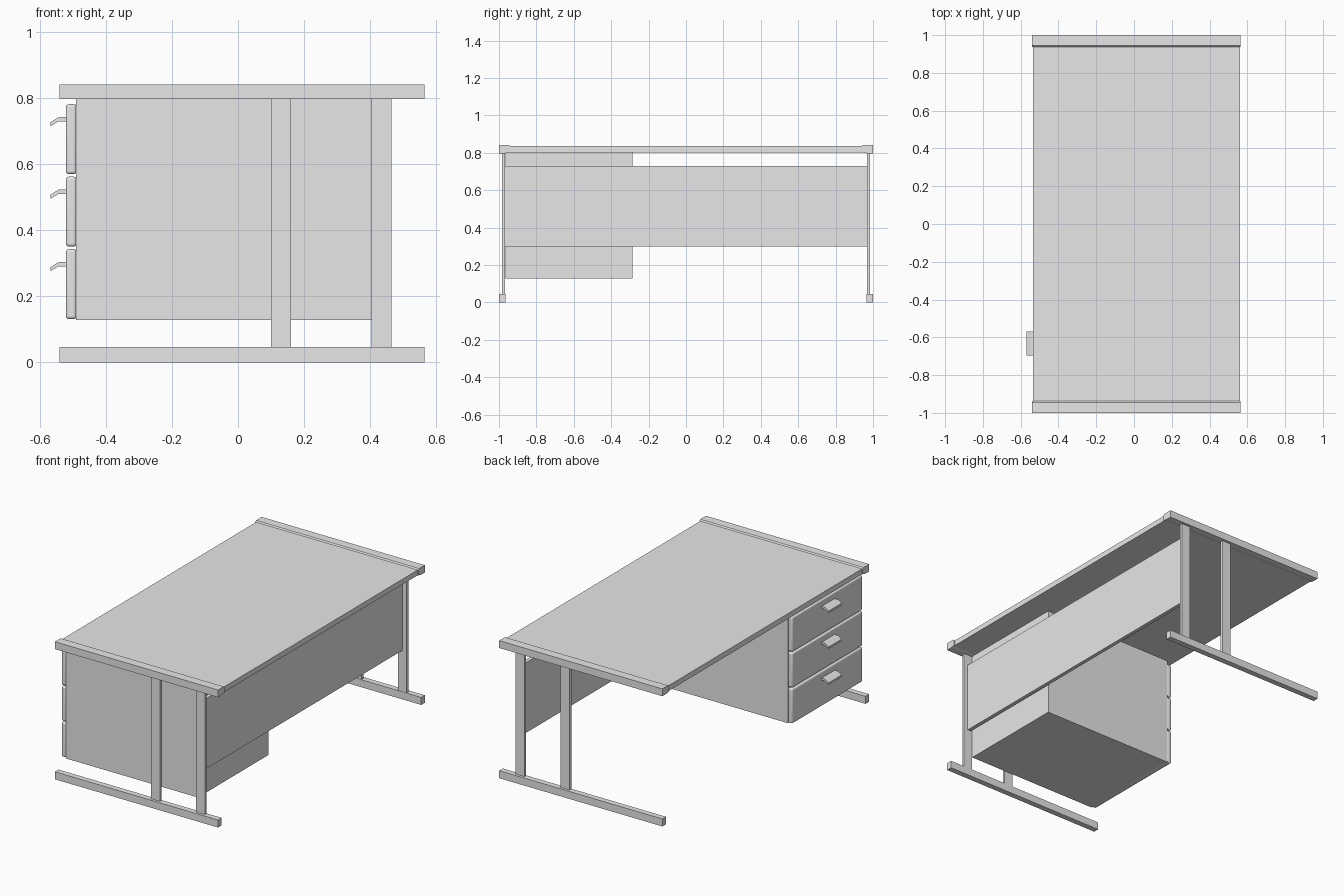
import bpy
import bmesh
import math

if "Cube" in bpy.data.objects:
    bpy.data.objects.remove(bpy.data.objects["Cube"], do_unlink=True)

grey = bpy.data.materials.new("light_grey")
grey.use_nodes = True
colour = (0.8, 0.8, 0.8, 1)
grey.diffuse_color = colour
grey.node_tree.nodes["Principled BSDF"].inputs["Base Color"].default_value = colour


def make_object(name, bm):
    bmesh.ops.recalc_face_normals(bm, faces=bm.faces)
    mesh = bpy.data.meshes.new(name)
    bm.to_mesh(mesh)
    bm.free()
    mesh.materials.append(grey)
    obj = bpy.data.objects.new(name, mesh)
    bpy.context.collection.objects.link(obj)
    return obj


def box(name, xs, ys, zs):
    """Box from its limits along each axis."""
    bm = bmesh.new()
    bmesh.ops.create_cube(bm, size=1)
    for v in bm.verts:
        for axis, limits in enumerate((xs, ys, zs)):
            v.co[axis] = limits[1] if v.co[axis] > 0 else limits[0]
    return make_object(name, bm)


def prism(name, points, offset):
    """Closed outline swept along an offset."""
    bm = bmesh.new()
    face = bm.faces.new([bm.verts.new(p) for p in points])
    swept = bmesh.ops.extrude_face_region(bm, geom=[face])
    moved = [g for g in swept["geom"] if isinstance(g, bmesh.types.BMVert)]
    bmesh.ops.translate(bm, verts=moved, vec=offset)
    return make_object(name, bm)


# Desktop slab between the end rails
box("desktop", (-0.535, 0.56), (-0.945, 0.945), (0.802, 0.835))

# End frames: shaped top rail, two uprights and a foot on each side
rail_outline = [(1, 0.797), (1, 0.842), (0.945, 0.842), (0.938, 0.835),
                (0.938, 0.803), (0.965, 0.797)]
for label, side in (("right", -1), ("left", 1)):
    prism("top_rail_" + label,
          [(-0.54, side * y, z) for y, z in rail_outline], (1.105, 0, 0))
    foot_y = sorted((side * 0.965, side * 1.0))
    leg_y = sorted((side * 0.967, side * 0.984))
    box("foot_" + label, (-0.54, 0.565), foot_y, (0, 0.046))
    for place, x in (("inner", 0.10), ("outer", 0.405)):
        box(place + "_leg_" + label, (x, x + 0.06), leg_y, (0.046, 0.797))

# Modesty panel joining the outer legs
box("modesty_panel", (0.415, 0.438), (-0.967, 0.967), (0.30, 0.73))

# Drawer pedestal
box("pedestal", (-0.49, 0.405), (-0.966, -0.285), (0.128, 0.80))

# Drawer fronts with rounded edges and bent lip handles
handle_outline = [(-0.519, 0.160), (-0.519, 0.173), (-0.543, 0.173),
                  (-0.568, 0.157), (-0.568, 0.145), (-0.543, 0.160)]
for i, name in enumerate(("bottom", "middle", "top")):
    base = 0.131 + i * 0.2195
    front = box(name + "_drawer_front", (-0.521, -0.489),
                (-0.966, -0.285), (base, base + 0.212))
    bevel = front.modifiers.new("rounded_edges", "BEVEL")
    bevel.width = 0.009
    bevel.segments = 4
    bpy.context.view_layer.objects.active = front
    front.select_set(True)
    bpy.ops.object.shade_smooth_by_angle(angle=math.radians(40))
    front.select_set(False)
    prism(name + "_drawer_handle",
          [(x, -0.695, base + z) for x, z in handle_outline], (0, 0.127, 0))
